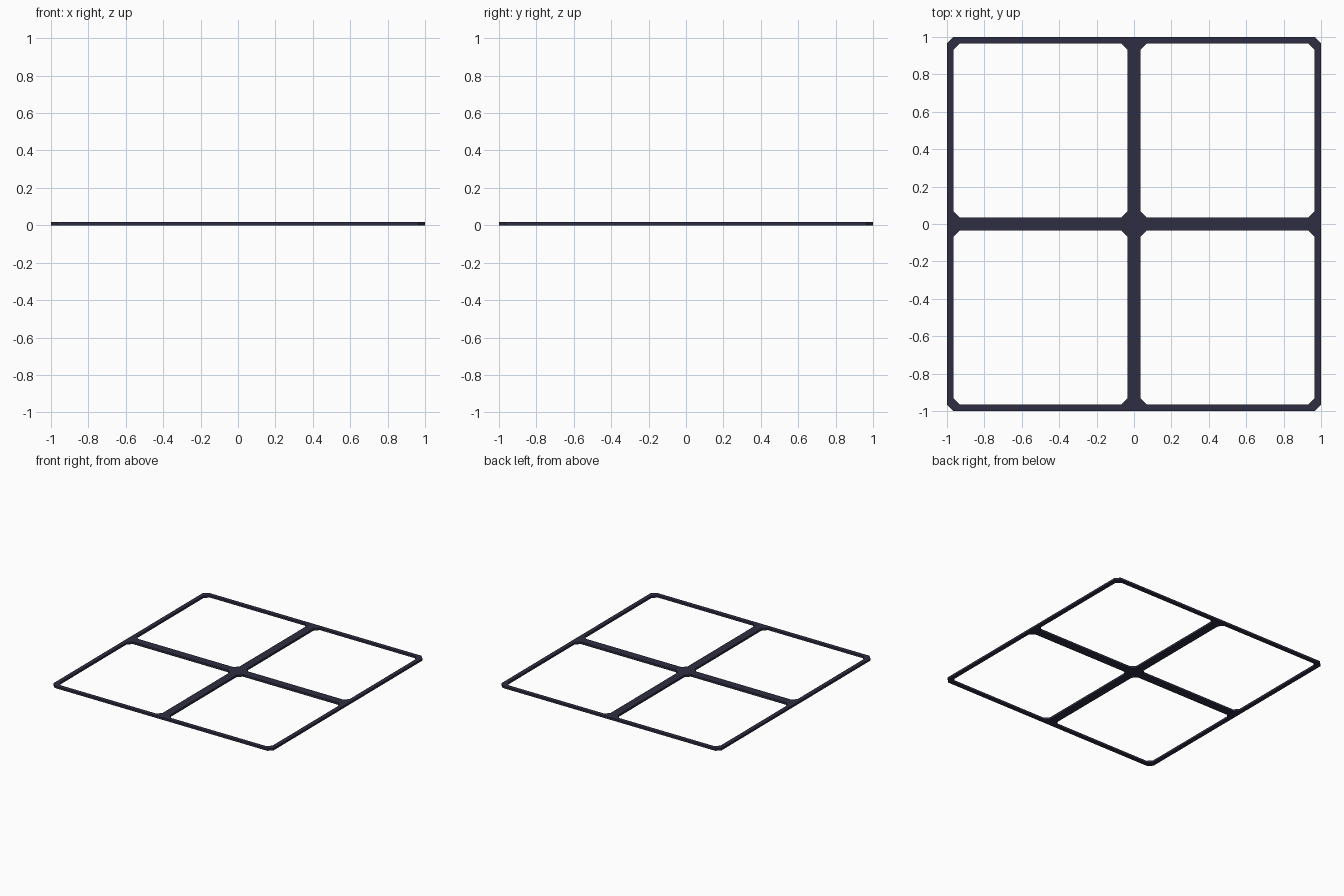
import bpy, bmesh

if "Cube" in bpy.data.objects:
    bpy.data.objects.remove(bpy.data.objects["Cube"])

THICK = 0.017    # height of the frame
EDGE = 0.034     # width of one border strip
CUT = 0.034      # corner chamfer


def octagon(lo, hi, c):
    return [(lo + c, lo), (hi - c, lo), (hi, lo + c), (hi, hi - c),
            (hi - c, hi), (lo + c, hi), (lo, hi - c), (lo, lo + c)]


navy = bpy.data.materials.new("dark_navy")
navy.diffuse_color = (0.027, 0.027, 0.054, 1)
navy.use_nodes = True
navy.node_tree.nodes["Principled BSDF"].inputs["Base Color"].default_value = navy.diffuse_color

# Four square cells, each a ring around a chamfered opening
bm = bmesh.new()
outer = octagon(0, 1, CUT)
inner = octagon(EDGE, 1 - EDGE, CUT)
for sx in (-1, 1):
    for sy in (-1, 1):
        def face(points):
            bm.faces.new([bm.verts.new((x * sx, y * sy, 0)) for x, y in points])
        for i in range(8):
            j = (i + 1) % 8
            face([outer[i], outer[j], inner[j], inner[i]])
        # Fill the cell corners that meet neighbouring cells
        face([(0, 0), outer[0], outer[7]])
        face([(1, 0), outer[2], outer[1]])
        face([(0, 1), outer[6], outer[5]])

# Weld the cells, then thicken upwards
bmesh.ops.remove_doubles(bm, verts=bm.verts[:], dist=0.0005)
bmesh.ops.recalc_face_normals(bm, faces=bm.faces[:])
base = bm.faces[:]
res = bmesh.ops.extrude_face_region(bm, geom=base, use_keep_orig=True)
top = [v for v in res["geom"] if isinstance(v, bmesh.types.BMVert)]
bmesh.ops.translate(bm, verts=top, vec=(0, 0, THICK))
bmesh.ops.recalc_face_normals(bm, faces=bm.faces[:])

mesh = bpy.data.meshes.new("window_frame")
bm.to_mesh(mesh)
bm.free()
mesh.materials.append(navy)
bpy.context.collection.objects.link(bpy.data.objects.new("window_frame", mesh))
